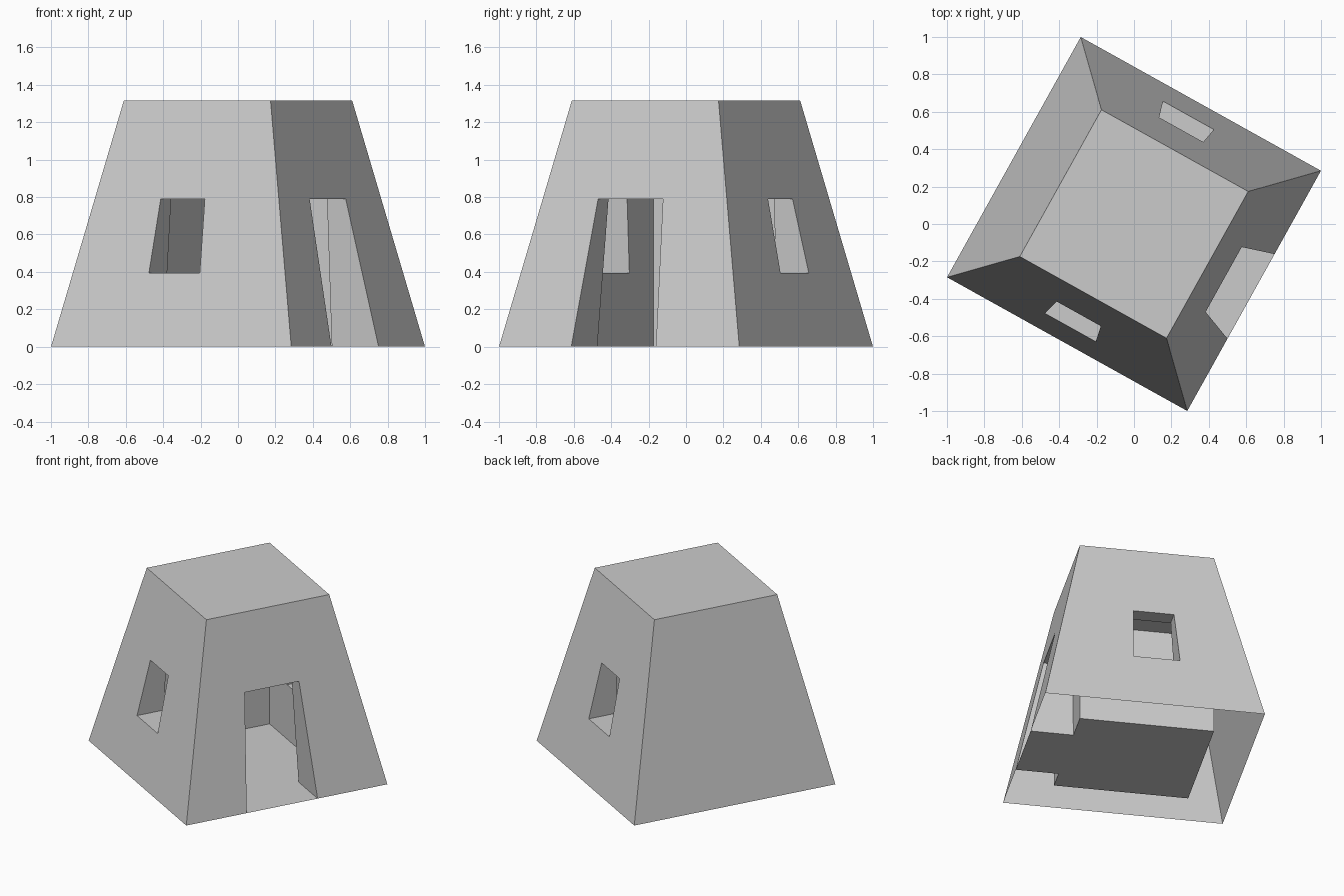
import bpy, bmesh, math

if "Cube" in bpy.data.objects:
    bpy.data.objects.remove(bpy.data.objects["Cube"])

HALF, TOP, HEIGHT = 0.735, 0.449, 1.315   # outer half widths and height
ROOM, CEILING = 0.449, 1.24               # upright inner room
TURN = math.radians(-29.1)


def k(z):
    """Inward taper of the building at height z."""
    return 1 - (1 - TOP / HALF) * z / HEIGHT


def add_mesh(name, verts, faces):
    me = bpy.data.meshes.new(name)
    me.from_pydata(verts, [], faces)
    ob = bpy.data.objects.new(name, me)
    bpy.context.collection.objects.link(ob)
    ob.rotation_euler.z = TURN
    return ob


def block(name, xs, ys, zs, taper_x=False, taper_y=False):
    """Box whose x and/or y extents shrink with height."""
    verts = []
    for z in zs:
        fx, fy = (k(z) if taper_x else 1), (k(z) if taper_y else 1)
        for i, j in ((0, 0), (1, 0), (1, 1), (0, 1)):
            verts.append((xs[i] * fx, ys[j] * fy, z))
    faces = [(3, 2, 1, 0), (4, 5, 6, 7)]
    faces += [(i, (i + 1) % 4, (i + 1) % 4 + 4, i + 4) for i in range(4)]
    return add_mesh(name, verts, faces)


# Outer tapered walls and roof
walls = block("walls", (-HALF, HALF), (-HALF, HALF), (0, HEIGHT), True, True)

# Cutters: room, doorway, and one pair of opposite windows
DOOR = (-0.293, 0.225)
cutters = [
    block("room_cutter", (-ROOM, ROOM), (-ROOM, ROOM), (-0.1, CEILING)),
    block("door_cutter", (0.2, 1), DOOR, (-0.1, 0.79), taper_y=True),
    block("window_cutter", (-0.208, 0.144), (-1, 1), (0.395, 0.79), taper_x=True),
]
bpy.context.view_layer.objects.active = walls
for c in cutters:
    c.hide_render = True
    mod = walls.modifiers.new(c.name, 'BOOLEAN')
    mod.operation, mod.solver, mod.object = 'DIFFERENCE', 'EXACT', c
    bpy.context.view_layer.update()
    bpy.ops.object.modifier_apply(modifier=mod.name)
for c in cutters:
    bpy.data.objects.remove(c)

# Walls are hollow and open underneath
bm = bmesh.new()
bm.from_mesh(walls.data)
under = [f for f in bm.faces if all(abs(v.co.z) < 1e-4 for v in f.verts)]
bmesh.ops.delete(bm, geom=under, context='FACES')
bm.to_mesh(walls.data)
bm.free()

# Floor of the room and doorway
floor = [(-ROOM, -ROOM), (ROOM, -ROOM), (ROOM, DOOR[0]), (HALF, DOOR[0]),
         (HALF, DOOR[1]), (ROOM, DOOR[1]), (ROOM, ROOM), (-ROOM, ROOM)]
add_mesh("floor", [(x, y, 0) for x, y in floor], [tuple(range(8))])
